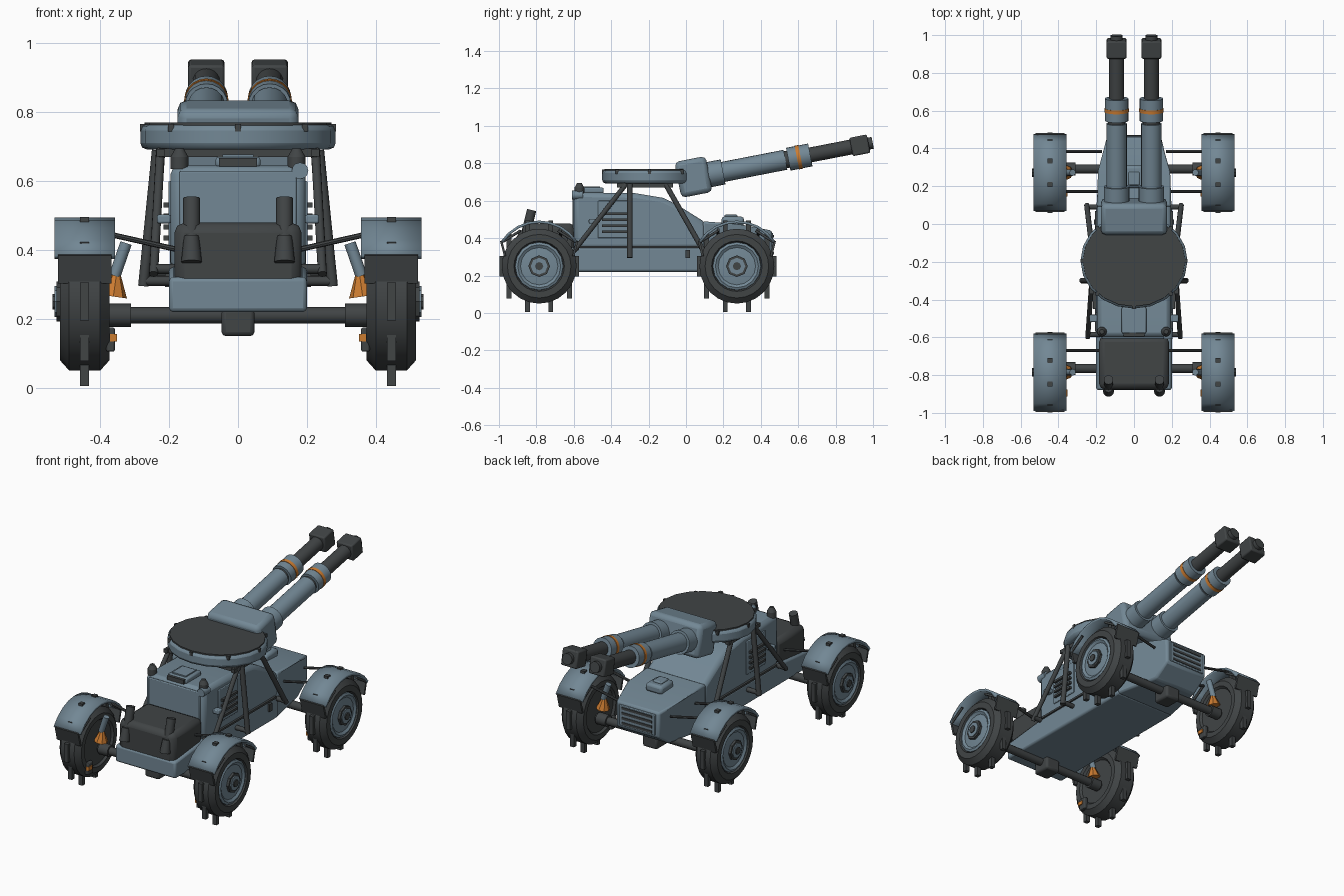
import bpy, bmesh, math
from mathutils import Vector, Matrix

old = bpy.data.objects.get("Cube")
if old:
    bpy.data.objects.remove(old, do_unlink=True)


def material(name, rgb):
    m = bpy.data.materials.new(name)
    m.use_nodes = True
    m.diffuse_color = (*rgb, 1)
    node = next(n for n in m.node_tree.nodes if n.type == 'BSDF_PRINCIPLED')
    node.inputs["Base Color"].default_value = (*rgb, 1)
    node.inputs["Roughness"].default_value = 0.7
    return m


BLUE = material("slate_blue_paint", (0.17, 0.245, 0.3))
DARK = material("dark_rubber_metal", (0.052, 0.058, 0.06))
ORANGE = material("orange_accent", (0.6, 0.2, 0.03))
made = []


def finish(name, bm, mat, bevel=0, segments=2):
    bmesh.ops.recalc_face_normals(bm, faces=bm.faces)
    me = bpy.data.meshes.new(name)
    bm.to_mesh(me)
    bm.free()
    me.materials.append(mat)
    ob = bpy.data.objects.new(name, me)
    bpy.context.scene.collection.objects.link(ob)
    if bevel:
        mod = ob.modifiers.new("Bevel", 'BEVEL')
        mod.width, mod.segments = bevel, segments
    made.append(ob)
    return ob


def box(name, centre, size, mat, bevel=0, tilt=0):
    bm = bmesh.new()
    mtx = Matrix.Translation(centre) @ Matrix.Rotation(tilt, 4, 'X') @ Matrix.Diagonal((*size, 1))
    bmesh.ops.create_cube(bm, size=1, matrix=mtx)
    return finish(name, bm, mat, bevel)


def rod(name, a, b, r, mat, r2=None, sides=12):
    a, b = Vector(a), Vector(b)
    d = b - a
    bm = bmesh.new()
    mtx = Matrix.Translation((a + b) / 2) @ d.to_track_quat('Z', 'Y').to_matrix().to_4x4()
    bmesh.ops.create_cone(bm, cap_ends=True, segments=sides, radius1=r,
                          radius2=r if r2 is None else r2, depth=d.length, matrix=mtx)
    return finish(name, bm, mat)


def prism(name, profile, half, mat, bevel=0, taper=None):
    """Side profile (y, z) extruded across x; taper = (from_y, factor)."""
    bm = bmesh.new()
    f = bm.faces.new([bm.verts.new((-half, y, z)) for y, z in profile])
    ext = bmesh.ops.extrude_face_region(bm, geom=[f])
    bmesh.ops.translate(bm, vec=(2 * half, 0, 0),
                        verts=[v for v in ext['geom'] if isinstance(v, bmesh.types.BMVert)])
    if taper:
        for v in bm.verts:
            if v.co.y > taper[0]:
                v.co.x *= taper[1]
    return finish(name, bm, mat, bevel)


def lathe(name, profile, centre, mat, sides=20):
    """Profile (x, radius) spun about the x axis."""
    bm = bmesh.new()
    vs = [bm.verts.new((x, 0, r)) for x, r in profile]
    es = [bm.edges.new(p) for p in zip(vs, vs[1:])]
    bmesh.ops.spin(bm, geom=vs + es, axis=(1, 0, 0), cent=(0, 0, 0),
                   angle=math.tau, steps=sides, use_duplicate=False)
    bmesh.ops.remove_doubles(bm, verts=bm.verts, dist=0.0005)
    bmesh.ops.translate(bm, verts=bm.verts, vec=centre)
    return finish(name, bm, mat)


# Hull, cabin and rear nose
prism("lower_hull", [(-.88, .22), (-.88, .32), (-.6, .35), (.1, .35), (.1, .22)], .2, BLUE, .012)
prism("rear_nose", [(.09, .22), (.09, .49), (.28, .475), (.46, .44), (.46, .29), (.36, .22)],
      .198, BLUE, .012, (.3, .72))
prism("cabin", [(-.6, .34), (-.6, .645), (-.27, .64), (-.12, .615), (-.05, .58), (.11, .48), (.11, .34)],
      .196, BLUE, .025)
box("cabin_front_panel", (0, -.602, .53), (.34, .012, .2), BLUE, .005)
box("roof_hatch", (0, -.51, .655), (.13, .14, .03), BLUE, .008)
box("hatch_lid", (0, -.51, .672), (.09, .1, .01), BLUE)
box("hatch_handle", (0, -.585, .655), (.11, .02, .025), DARK)
box("front_storage_box", (0, -.735, .372), (.37, .28, .215), DARK, .03)
box("nose_vent", (0, .25, .49), (.11, .12, .05), BLUE, .015)
box("nose_vent_cap", (0, .24, .515), (.06, .07, .02), BLUE, .006)
box("grille_frame", (0, .46, .365), (.24, .012, .125), BLUE, .004)
for i in range(4):
    box("grille_slot", (0, .466, .32 + i * .03), (.2, .008, .014), DARK)
rod("roof_canister", (.18, -.61, .63), (.18, -.55, .63), .024, BLUE)
for s in (-1, 1):
    rod("front_stub", (s * .135, -.87, .37), (s * .135, -.825, .55), .025, DARK)
    rod("front_stub_base", (s * .135, -.885, .365), (s * .135, -.87, .44), .03, DARK, .022)
    rod("roof_beacon", (s * .17, -.57, .635), (s * .17, -.57, .67), .026, DARK)
    rod("roof_beacon_dome", (s * .17, -.57, .67), (s * .17, -.57, .695), .026, DARK, .012)
    box("sill_strip", (s * .2, -.25, .352), (.012, .64, .012), DARK)
    box("side_panel", (s * .197, -.38, .5), (.01, .18, .2), BLUE, .004)
    for i in range(4):
        box("side_louvre", (s * .206, -.38, .435 + i * .032), (.02, .14, .014), DARK)
    box("side_bracket", (s * .215, -.5, .49), (.04, .04, .025), BLUE, .005)
    box("side_latch", (s * .205, .01, .315), (.015, .025, .045), DARK)

# Turret platform, frame and struts
MID = Vector((0, -.195, 0))


def platter(name, z0, z1, r, mat, bevel=0):
    bm = bmesh.new()
    mtx = Matrix.Translation(MID + Vector((0, 0, (z0 + z1) / 2))) @ Matrix.Diagonal((1.12, 1, 1, 1))
    bmesh.ops.create_cone(bm, cap_ends=True, segments=20, radius1=r, radius2=r,
                          depth=z1 - z0, matrix=mtx)
    return finish(name, bm, mat, bevel)


platter("turret_ring", .692, .765, .253, BLUE, .018)
platter("turret_deck", .755, .77, .242, DARK)
for i in range(8):
    a = i * math.tau / 8
    box("ring_bolt", MID + Vector((.275 * math.cos(a), .245 * math.sin(a), .755)), (.018, .018, .022), DARK)
for y in (-.34, -.1):
    box("turret_cross_beam", (0, y, .682), (.46, .03, .025), DARK)
for s in (-1, 1):
    box("turret_side_rail", (s * .225, -.22, .682), (.022, .3, .022), DARK)
    rod("front_strut", (s * .225, -.32, .69), (s * .245, -.6, .33), .013, DARK)
    rod("middle_strut", (s * .235, -.3, .69), (s * .275, -.3, .295), .015, DARK)
    rod("rear_strut", (s * .225, -.11, .69), (s * .25, .1, .32), .014, DARK)
    rod("front_strut_mount", (s * .18, -.585, .345), (s * .25, -.585, .345), .014, DARK)
    rod("middle_strut_mount", (s * .19, -.3, .31), (s * .28, -.3, .31), .014, DARK)
    rod("rear_strut_mount", (s * .19, .09, .335), (s * .255, .09, .335), .014, DARK)

# Twin guns: sections as start, end, radius along the raised barrel
TILT = math.radians(11)
box("gun_housing", (0, .04, .727), (.35, .17, .195), BLUE, .025, TILT)


def aim(x, d):
    return Vector((x, .1 + d * math.cos(TILT), .735 + d * math.sin(TILT)))


SECTIONS = [
    ("gun_root_collar", 0, .1, .068, BLUE), ("gun_sleeve", .1, .44, .054, BLUE),
    ("sleeve_neck", .43, .47, .046, DARK), ("gun_collar", .455, .575, .062, BLUE),
    ("gun_stripe", .502, .522, .0645, ORANGE), ("barrel", .57, .81, .04, DARK),
    ("muzzle_tip", .89, .915, .032, DARK)]
for s in (-1, 1):
    for name, a, b, r, mat in SECTIONS:
        rod(name, aim(s * .092, a), aim(s * .092, b), r, mat, sides=20)
    box("muzzle_block", aim(s * .092, .845), (.105, .095, .1), DARK, .008, TILT)

# Axles, wheels, fenders and suspension
HUB = .25
TYRE = [(-.06, 0), (-.06, .13), (-.072, .14), (-.072, .17), (-.045, .2),
        (.045, .2), (.072, .17), (.072, .135), (.05, .125), (.05, 0)]
RIM = [(.045, .13), (.066, .128), (.072, .115), (.062, .1), (.068, .06), (.068, 0)]


def fender(x, y):
    bm = bmesh.new()
    rows = []
    for i in range(9):
        a = math.radians(33 + i * 114 / 8)
        rows.append([bm.verts.new((x + w, y + .237 * math.cos(a), HUB + .237 * math.sin(a)))
                     for w in (-.088, .088)])
    for p, q in zip(rows, rows[1:]):
        bm.faces.new((p[0], p[1], q[1], q[0]))
    ob = finish("fender", bm, BLUE)
    mod = ob.modifiers.new("Thickness", 'SOLIDIFY')
    mod.thickness, mod.offset = .014, 0


for wy in (-.785, .272):
    rod("axle", (-.42, wy + .02, .21), (.42, wy + .02, .21), .024, DARK)
    box("axle_gearbox", (0, wy + .02, .19), (.095, .11, .08), DARK, .012)
    for s in (-1, 1):
        x = s * .445
        lathe("tyre", [(s * a, r) for a, r in TYRE], (x, wy, HUB), DARK, 24)
        lathe("wheel_rim", [(s * a, r) for a, r in RIM], (x, wy, HUB), BLUE, 16)
        rod("hub_ring", (x, wy, HUB), (x + s * .082, wy, HUB), .058, DARK, sides=8)
        rod("hub_cap", (x, wy, HUB), (x + s * .088, wy, HUB), .045, BLUE, sides=8)
        rod("hub_nut", (x, wy, HUB), (x + s * .094, wy, HUB), .022, DARK, sides=8)
        for i in range(10):
            a = math.radians(18 + 36 * i)
            box("tread_lug", (x, wy + .2 * math.sin(a), HUB - .2 * math.cos(a)), (.026, .026, .11), DARK)
        fender(x, wy)
        for e in (-1, 1):
            box("mud_flap", (x, wy + e * .193, .345), (.155, .012, .085), DARK, tilt=e * -.25)
            for w in (-.08, .08):
                rod("fender_brace", (x + w, wy + e * .195, .38), (x + w, wy + e * .1, .44), .007, DARK)
        rod("axle_sleeve", (s * .31, wy + .02, .21), (s * .375, wy + .02, .21), .034, DARK)
        rod("damper", (s * .325, wy, .42), (s * .358, wy, .325), .017, BLUE)
        rod("damper_cone", (s * .362, wy, .265), (s * .352, wy, .335), .04, ORANGE, .01, 8)
        box("brake_block", (s * .37, wy - .1, .14), (.025, .05, .07), DARK, .005)
        box("brake_marker", (s * .362, wy - .11, .145), (.02, .035, .022), ORANGE)
        for off in ([.115] if wy < 0 else [.113, -.1]):
            rod("fender_stay", (s * .17, wy + off, .4), (s * .37, wy + off, .445), .008, DARK, sides=8)

# Smooth curved sides, keep edges crisp
bpy.ops.object.select_all(action='DESELECT')
for ob in made:
    ob.select_set(True)
bpy.context.view_layer.objects.active = made[0]
bpy.ops.object.shade_smooth_by_angle(angle=math.radians(32))
